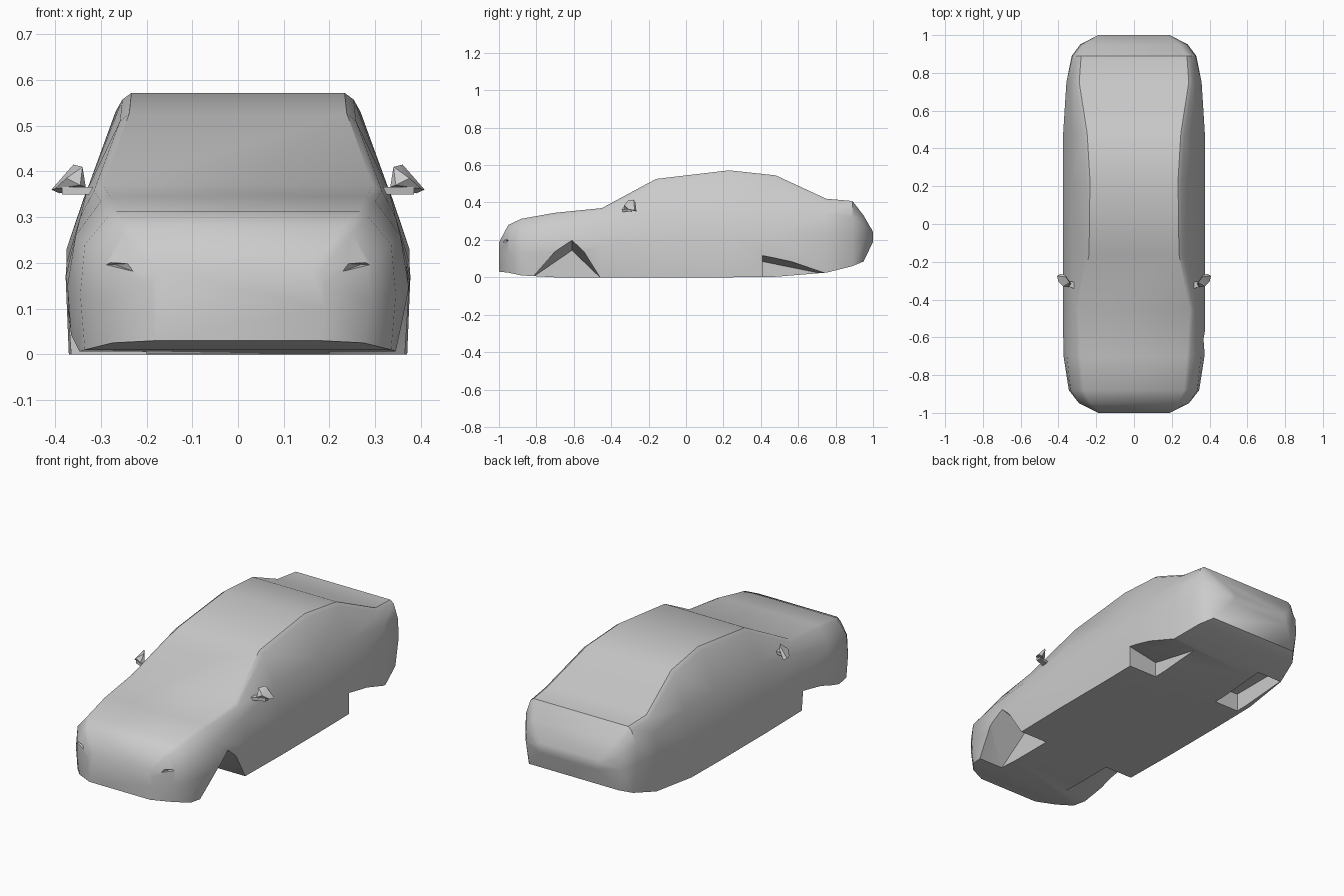
import bpy, bmesh

if "Cube" in bpy.data.objects:
    bpy.data.objects.remove(bpy.data.objects["Cube"])


def finish(name, bm, angle=None):
    bmesh.ops.recalc_face_normals(bm, faces=bm.faces)
    me = bpy.data.meshes.new(name)
    bm.to_mesh(me)
    bm.free()
    ob = bpy.data.objects.new(name, me)
    bpy.context.collection.objects.link(ob)
    if angle:
        smooth(ob, angle)
    return ob


def smooth(ob, angle):
    bpy.ops.object.select_all(action='DESELECT')
    ob.select_set(True)
    bpy.context.view_layer.objects.active = ob
    bpy.ops.object.shade_smooth_by_angle(angle=angle)


def hull(name, pts, side=1, angle=None):
    bm = bmesh.new()
    for x, y, z in pts:
        bm.verts.new((x * side, y, z))
    r = bmesh.ops.convex_hull(bm, input=bm.verts)
    junk = [g for g in r["geom_interior"] if isinstance(g, bmesh.types.BMVert)]
    if junk:
        bmesh.ops.delete(bm, geom=junk, context='VERTS')
    return finish(name, bm, angle)


def cut(body, cutter):
    cutter.hide_render = True
    m = body.modifiers.new("cut", 'BOOLEAN')
    m.operation, m.solver, m.object = 'DIFFERENCE', 'EXACT', cutter
    bpy.context.view_layer.objects.active = body
    bpy.ops.object.modifier_apply(modifier=m.name)
    bpy.data.objects.remove(cutter)


# Body: half sections along y
# y, floor z, floor x, waist x z, shoulder x z, roof edge x z, top z
sections = [
    (-1.0, .03, .18, .19, .10, .19, .15, .18, .18, .187),
    (-.95, .025, .275, .29, .12, .29, .20, .25, .265, .28),
    (-.88, .01, .335, .345, .13, .335, .24, .285, .30, .313),
    (-.70, 0, .362, .373, .15, .355, .26, .30, .335, .345),
    (-.45, 0, .365, .377, .17, .345, .30, .315, .358, .37),
    (-.16, 0, .37, .375, .20, .33, .36, .258, .51, .526),
    (.23, 0, .37, .375, .23, .33, .36, .253, .557, .572),
    (.48, .003, .37, .375, .23, .33, .36, .268, .53, .545),
    (.75, .025, .35, .358, .23, .338, .34, .31, .405, .42),
    (.89, .06, .31, .33, .22, .325, .32, .30, .393, .408),
    (.95, .085, .265, .285, .20, .28, .28, .26, .31, .33),
    (1.0, .19, .175, .19, .21, .19, .225, .18, .24, .243),
]
bm = bmesh.new()
rings = []
for y, zb, xb, xw, zw, xs, zs, xr, zr, zt in sections:
    half = [(xb, zb), (xw, zw), (xs, zs), (xr, zr), (xr - .02, zt)]
    loop = half + [(-x, z) for x, z in reversed(half)]
    rings.append([bm.verts.new((x, y, z)) for x, z in loop])
for a, b in zip(rings, rings[1:]):
    for i in range(len(a)):
        j = (i + 1) % len(a)
        bm.faces.new((a[i], a[j], b[j], b[i]))
bm.faces.new(rings[0])
bm.faces.new(rings[-1])
bmesh.ops.triangulate(bm, faces=bm.faces)
body = finish("car_body", bm)


# Wheel wells: side profile (y, z) cut inward to x = 0.2
def well(profile, side, outer=.5, inner_scale=.6):
    pts = [(outer, y, z) for y, z in profile]
    pts += [(.2, y, z * inner_scale) for y, z in profile]
    pts += [(x, y, -.05) for x in (.2, outer)
            for y in (profile[0][0], profile[-1][0])]
    cut(body, hull("well_cutter", pts, side))


well([(-.82, 0), (-.61, .24), (-.46, 0)], 1)
well([(-.82, 0), (-.46, .13), (-.46, 0)], -1)
well([(.41, 0), (.41, .14), (.75, .025)], 1)
well([(.41, .1), (.75, .1)], -1, outer=.345, inner_scale=1)

# Headlight and fog light dents
for s in (1, -1):
    cut(body, hull("headlight_cutter", [(.20, -1.01, .17), (.31, -.97, .195),
        (.21, -1.01, .20), (.29, -.98, .205), (.27, -.935, .197)], s))
    cut(body, hull("fog_light_cutter", [(.29, -.98, .112), (.34, -.92, .112),
        (.32, -.97, .09), (.32, -.91, .105)], s))
smooth(body, .6)

# Door mirrors: housing on a flat stalk
for s, side in ((1, "right"), (-1, "left")):
    hull(side + "_mirror_housing", [
        (.408, -.275, .36), (.39, -.265, .352), (.333, -.315, .366),
        (.34, -.31, .41), (.36, -.28, .415), (.365, -.27, .40),
        (.345, -.335, .37), (.375, -.33, .385), (.40, -.305, .362)], s, .7)
    hull(side + "_mirror_stalk", [(x, y, z) for x, y, z in (
        (.31, -.345, .35), (.31, -.31, .35), (.385, -.29, .35),
        (.385, -.315, .35), (.31, -.345, .366), (.31, -.31, .366),
        (.385, -.29, .366), (.385, -.315, .366))], s)
